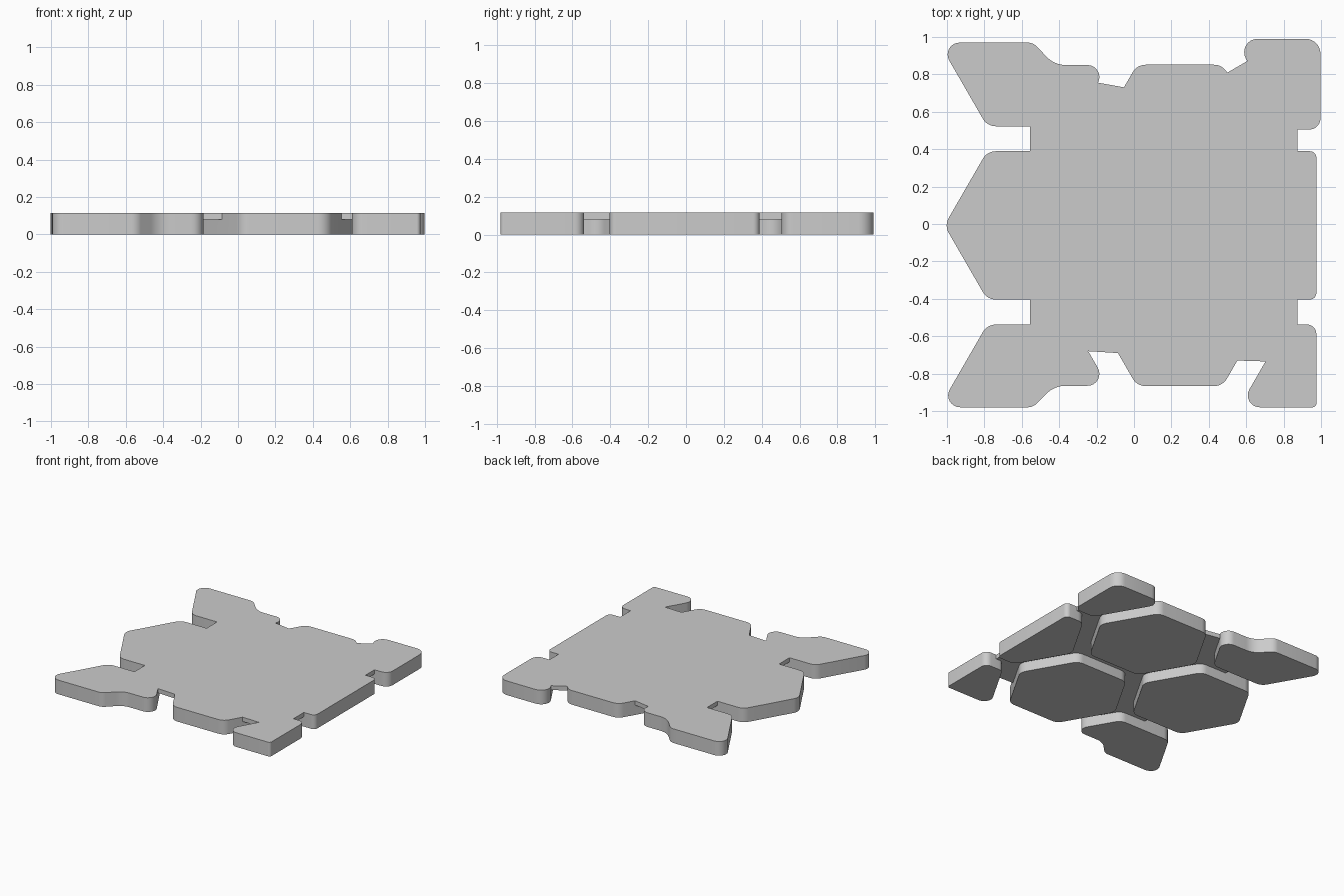
import bpy, bmesh, math
from mathutils import Vector

if "Cube" in bpy.data.objects:
    bpy.data.objects.remove(bpy.data.objects["Cube"])

TOP, WEB_Z = 0.115, 0.08
HALF = 0.3965                      # half height of a hexagon tile
SIDE = HALF / math.cos(math.pi / 6)
MID_Y, PITCH = -0.0075, 0.925
COLS = (-0.556, 0.245, 1.046)

grey = bpy.data.materials.new("grey")
grey.use_nodes = True
colour = (0.6, 0.6, 0.6, 1)
grey.diffuse_color = colour
grey.node_tree.nodes["Principled BSDF"].inputs["Base Color"].default_value = colour


def rounded(corners, steps=8):
    """Turn (x, y, radius) corners into an outline with arcs."""
    out = []
    for i, (x, y, r) in enumerate(corners):
        p = Vector((x, y))
        a = (Vector(corners[i - 1][:2]) - p).normalized()
        b = (Vector(corners[(i + 1) % len(corners)][:2]) - p).normalized()
        if r == 0:
            out.append(p)
            continue
        half = a.angle(b) / 2
        centre = p + (a + b).normalized() * r / math.sin(half)
        start = p + a * r / math.tan(half) - centre
        end = p + b * r / math.tan(half) - centre
        sweep = start.angle(end)
        for k in range(steps + 1):
            t = k / steps
            out.append(centre + (start * math.sin((1 - t) * sweep)
                                 + end * math.sin(t * sweep)) / math.sin(sweep))
    return out


def slab(name, corners, bottom=0.0):
    bm = bmesh.new()
    face = bm.faces.new([bm.verts.new((p.x, p.y, bottom)) for p in rounded(corners)])
    up = bmesh.ops.extrude_face_region(bm, geom=[face])["geom"]
    bmesh.ops.translate(bm, vec=(0, 0, TOP - bottom),
                        verts=[v for v in up if isinstance(v, bmesh.types.BMVert)])
    bmesh.ops.recalc_face_normals(bm, faces=bm.faces)
    mesh = bpy.data.meshes.new(name)
    bm.to_mesh(mesh)
    bm.free()
    mesh.materials.append(grey)
    ob = bpy.data.objects.new(name, mesh)
    bpy.context.collection.objects.link(ob)
    return ob


def hexagon(cx, cy, r=0.08):
    return [(cx + SIDE * math.cos(k * math.pi / 3),
             cy + SIDE * math.sin(k * math.pi / 3), r) for k in range(6)]


def lean(y0, y1):
    """Sideways run of a sixty-degree edge."""
    return abs(y1 - y0) / math.sqrt(3)


def left_corner(inner, outer, step):
    """Cut hexagon with a curved step in its outer edge."""
    l, r = COLS[0] - SIDE / 2, COLS[0] + SIDE / 2
    return [(l, inner, 0.08), (r, inner, 0.08),
            (r + lean(inner, step), step, 0.064), (-0.425, step, 0.14),
            (-0.54, outer, 0.07), (l - lean(inner, outer), outer, 0.064)]


def right_corner(inner, outer, edge, tip_r, in_r, out_r):
    l = COLS[2] - SIDE / 2
    return [(l, inner, 0.05), (edge, inner, in_r), (edge, outer, out_r),
            (l - lean(inner, outer), outer, tip_r)]


# Thin web that joins the tiles, flush with their tops
plate = slab("tile_plate", [
    (-0.555, -0.67, 0), (-0.245, -0.68, 0), (0.55, -0.73, 0), (0.875, -0.74, 0),
    (0.875, 0.92, 0), (0.69, 0.92, 0), (0.5, 0.81, 0), (0.2, 0.69, 0),
    (-0.05, 0.73, 0), (-0.33, 0.78, 0), (-0.555, 0.78, 0)], WEB_Z)

# Whole tiles, the cut tile on the right, and the four corner tiles
low, high = MID_Y - HALF, MID_Y + HALF
tiles = [
    slab("left_tile", hexagon(COLS[0], MID_Y)),
    slab("front_tile", hexagon(COLS[1], MID_Y - PITCH / 2)),
    slab("back_tile", hexagon(COLS[1], MID_Y + PITCH / 2)),
    slab("right_tile", [
        (COLS[2] - SIDE, MID_Y, 0.08), (COLS[2] - SIDE / 2, low, 0.08),
        (0.975, low, 0.035), (0.975, high, 0.035), (COLS[2] - SIDE / 2, high, 0.08)]),
    slab("back_left_tile", left_corner(0.5225, 0.97, 0.85)),
    slab("front_left_tile", left_corner(-0.5375, -0.98, -0.865)),
    slab("back_right_tile", right_corner(0.505, 0.99, 0.997, 0.071, 0.06, 0.08)),
    slab("front_right_tile", right_corner(-0.5375, -0.98, 0.975, 0.064, 0.05, 0.02)),
]

# Merge every tile with the web into one solid
for tile in tiles:
    mod = plate.modifiers.new("join_" + tile.name, 'BOOLEAN')
    mod.operation, mod.solver, mod.object = 'UNION', 'EXACT', tile
bpy.context.view_layer.objects.active = plate
plate.select_set(True)
for mod in list(plate.modifiers):
    bpy.ops.object.modifier_apply(modifier=mod.name)
for tile in tiles:
    bpy.data.objects.remove(tile)
bpy.ops.object.shade_smooth_by_angle(angle=math.radians(30))
